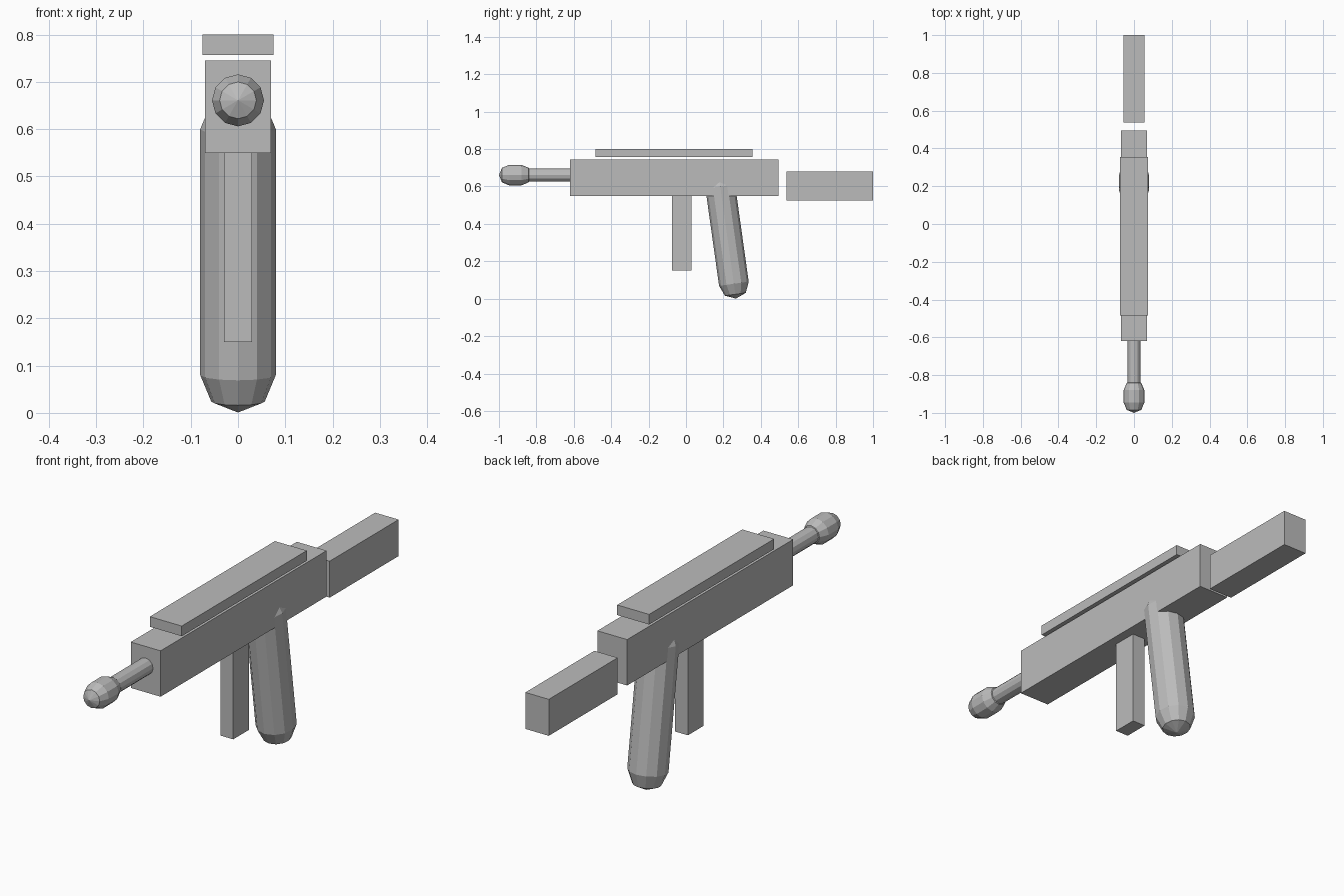
import bpy
import bmesh
import math
from mathutils import Vector, Matrix

cube = bpy.data.objects.get("Cube")
if cube:
    bpy.data.objects.remove(cube, do_unlink=True)

# One plain grey for every part
grey = bpy.data.materials.new("plain grey")
grey.use_nodes = True
colour = (0.5, 0.5, 0.5, 1)
grey.diffuse_color = colour
grey.node_tree.nodes["Principled BSDF"].inputs["Base Color"].default_value = colour

SIDES = 12


def finish(name, bm):
    bmesh.ops.recalc_face_normals(bm, faces=bm.faces)
    mesh = bpy.data.meshes.new(name)
    bm.to_mesh(mesh)
    bm.free()
    mesh.materials.append(grey)
    obj = bpy.data.objects.new(name, mesh)
    bpy.context.collection.objects.link(obj)
    return obj


def box(name, half_width, y, z):
    """Box centred on x = 0, spanning the y and z ranges."""
    bm = bmesh.new()
    bmesh.ops.create_cube(bm, size=1)
    bmesh.ops.scale(bm, verts=bm.verts,
                    vec=(2 * half_width, y[1] - y[0], z[1] - z[0]))
    bmesh.ops.translate(bm, verts=bm.verts,
                        vec=(0, (y[0] + y[1]) / 2, (z[0] + z[1]) / 2))
    return finish(name, bm)


def place(bm, start, end):
    """Turn a shape built along z so that it runs from start to end."""
    axis = Vector(end) - Vector(start)
    turn = Vector((0, 0, 1)).rotation_difference(axis).to_matrix().to_4x4()
    bm.transform(Matrix.Translation(start) @ turn)


def rod(name, radius, start, end):
    bm = bmesh.new()
    length = (Vector(end) - Vector(start)).length
    bmesh.ops.create_cone(bm, cap_ends=True, segments=SIDES, radius1=radius,
                          radius2=radius, depth=length,
                          matrix=Matrix.Translation((0, 0, length / 2)))
    place(bm, start, end)
    return finish(name, bm)


def capsule(name, radius, start, end):
    """Faceted capsule; start and end are the centres of its round ends."""
    bm = bmesh.new()
    length = (Vector(end) - Vector(start)).length
    c = radius * math.sqrt(0.5)
    profile = [(0, -radius), (c, -c), (radius, 0),
               (radius, length), (c, length + c), (0, length + radius)]
    verts = [bm.verts.new((r, 0, h)) for r, h in profile]
    edges = [bm.edges.new(pair) for pair in zip(verts, verts[1:])]
    bmesh.ops.spin(bm, geom=verts + edges, cent=(0, 0, 0), axis=(0, 0, 1),
                   angle=math.tau, steps=SIDES)
    bmesh.ops.remove_doubles(bm, verts=bm.verts, dist=0.0005)
    place(bm, start, end)
    return finish(name, bm)


# Boxy parts
box("receiver", 0.07, (-0.62, 0.495), (0.55, 0.745))
box("top_rail", 0.075, (-0.485, 0.355), (0.757, 0.80))
box("stock", 0.055, (0.537, 1.0), (0.525, 0.68))
box("magazine", 0.03, (-0.075, 0.03), (0.15, 0.56))

# Barrel with its rounded muzzle
rod("barrel", 0.035, (0, -0.86, 0.661), (0, -0.60, 0.661))
capsule("muzzle", 0.055, (0, -0.945, 0.661), (0, -0.88, 0.661))

# Grip leaning back towards its foot
capsule("grip", 0.08, (0, 0.256, 0.08), (0, 0.183, 0.60))
